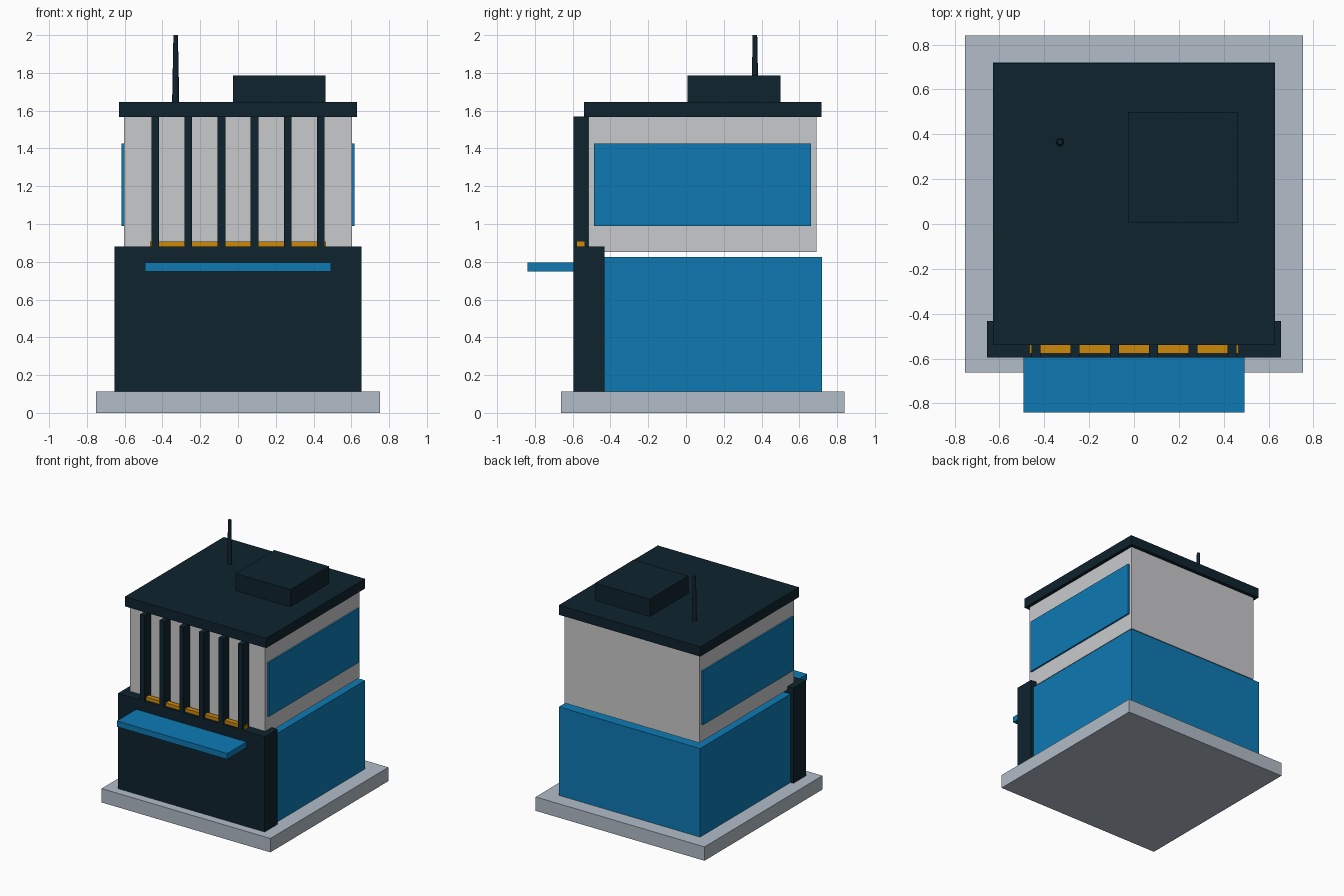
import bpy
import math

if "Cube" in bpy.data.objects:
    bpy.data.objects.remove(bpy.data.objects["Cube"], do_unlink=True)


def material(name, rgb):
    """Flat colour from 0-255 display values, stored as linear."""
    linear = [((c / 255 + 0.055) / 1.055) ** 2.4 for c in rgb] + [1.0]
    mat = bpy.data.materials.new(name)
    mat.use_nodes = True
    mat.diffuse_color = linear
    bsdf = next(n for n in mat.node_tree.nodes if n.type == "BSDF_PRINCIPLED")
    bsdf.inputs["Base Color"].default_value = linear
    return mat


navy = material("dark navy", (15, 35, 46))
blue = material("blue", (14, 122, 180))
wall = material("light grey", (201, 202, 204))
stone = material("pavement grey", (178, 188, 200))
amber = material("amber", (204, 136, 10))


def box(name, mat, x, y, z):
    """Box spanning the (low, high) range on each axis."""
    spans = (x, y, z)
    bpy.ops.mesh.primitive_cube_add(size=1, location=[(a + b) / 2 for a, b in spans])
    obj = bpy.context.object
    obj.name = name
    obj.scale = [b - a for a, b in spans]
    bpy.ops.object.transform_apply(location=False, rotation=False, scale=True)
    obj.data.materials.append(mat)
    return obj


def centred(half):
    return (-half, half)


# Pavement and ground floor
box("pavement", stone, centred(0.753), (-0.663, 0.84), (0, 0.112))
box("ground_floor", blue, centred(0.63), (-0.5, 0.72), (0.112, 0.826))
box("front_wall", navy, centred(0.655), (-0.595, -0.432), (0.112, 0.88))
box("canopy", blue, centred(0.492), (-0.84, -0.59), (0.748, 0.795))

# Upper floor, with a thin shadow gap under it
box("upper_floor", wall, centred(0.603), (-0.515, 0.69), (0.853, 1.567))
for name, x in (("right", (-0.617, -0.6)), ("left", (0.6, 0.617))):
    box(name + "_window", blue, x, (-0.487, 0.663), (0.99, 1.425))

# Front fins and light strip
for i in range(6):
    x = (i - 2.5) * 0.175
    box(f"fin_{i + 1}", navy, (x - 0.02, x + 0.02), (-0.595, -0.512), (0.87, 1.57))
box("light_strip", amber, centred(0.465), (-0.577, -0.537), (0.875, 0.907))

# Roof, rooftop unit and antenna
box("roof", navy, centred(0.63), (-0.54, 0.718), (1.567, 1.646))
box("rooftop_unit", navy, (-0.027, 0.462), (0.007, 0.5), (1.64, 1.785))
bpy.ops.mesh.primitive_cone_add(vertices=12, radius1=0.019, radius2=0.012,
                                depth=0.36, location=(-0.33, 0.365, 1.82))
antenna = bpy.context.object
antenna.name = "antenna"
antenna.data.materials.append(navy)
bpy.ops.object.shade_smooth_by_angle(angle=math.radians(35))
